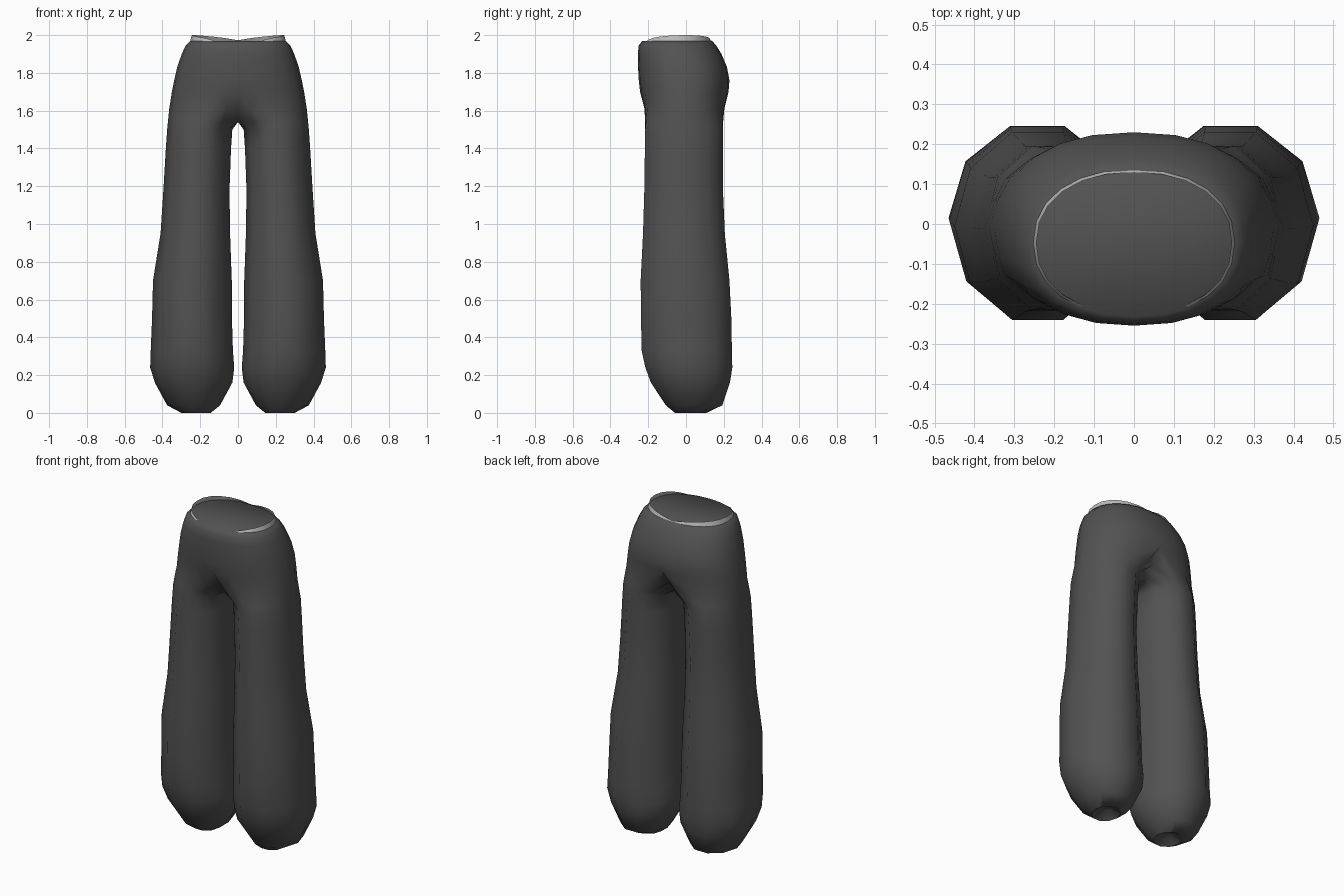
import bpy, bmesh, math

if "Cube" in bpy.data.objects:
    bpy.data.objects.remove(bpy.data.objects["Cube"])

N = 20  # points per leg ring: ten corners plus edge midpoints


def material(name, value):
    m = bpy.data.materials.new(name)
    m.diffuse_color = (value, value, value, 1)
    m.use_nodes = True
    m.node_tree.nodes["Principled BSDF"].inputs["Base Color"].default_value = m.diffuse_color
    return m


def finish(bm, name, mat, mirror=True):
    bmesh.ops.recalc_face_normals(bm, faces=bm.faces)
    mesh = bpy.data.meshes.new(name)
    bm.to_mesh(mesh)
    bm.free()
    ob = bpy.data.objects.new(name, mesh)
    bpy.context.collection.objects.link(ob)
    mesh.materials.append(mat)
    if mirror:
        mod = ob.modifiers.new("mirror", 'MIRROR')
        mod.use_clip = True
        mod.merge_threshold = 0.0005
    bpy.context.view_layer.objects.active = ob
    ob.select_set(True)
    bpy.ops.object.shade_smooth_by_angle(angle=math.radians(65))
    ob.select_set(False)
    return ob


def leg_ring(xin, xout, y0, y1):
    """Ten-sided section, index 0 pointing outwards."""
    cx, cy, rx, ry = (xin + xout) / 2, (y0 + y1) / 2, (xout - xin) / 2, (y1 - y0) / 2
    c = [(cx + rx * math.cos(math.tau * i / 10), cy + ry * 1.03 * math.sin(math.tau * i / 10))
         for i in range(10)]
    pts = []
    for i in range(10):
        a, b = c[i], c[(i + 1) % 10]
        pts += [a, ((a[0] + b[0]) / 2, (a[1] + b[1]) / 2)]
    return pts


def hip_ring(xout, y0, y1, p):
    """Half superellipse; the inner points lie on the middle plane."""
    cy, ry = (y0 + y1) / 2, (y1 - y0) / 2
    pts = []
    for i in range(N):
        k = i if i <= 10 else i - N
        if abs(k) <= 6:
            a = math.pi / 2 * k / 6
            s = math.copysign(abs(math.sin(a)) ** (2 / p), k) if k else 0
            x = 0 if abs(k) == 6 else xout * math.cos(a) ** (2 / p)
            pts.append((x, cy + ry * s))
        else:
            pts.append((0, cy + ry * math.sin(math.tau * i / N)))
    return pts


dark = material("charcoal cloth", 0.085)
light = material("pale waist lining", 0.5)

# z, inner x, outer x, front y, back y
LEG = [(0.04, .19, .25, 0, .05), (0, .145, .30, -.06, .11), (.04, .095, .375, -.11, .195),
       (.16, .03, .44, -.19, .237), (.24, .02, .465, -.22, .25), (.33, .027, .462, -.24, .248),
       (.5, .032, .455, -.243, .245), (.7, .033, .45, -.245, .235), (.95, .042, .41, -.232, .21),
       (1.18, .045, .395, -.225, .2), (1.4, .037, .382, -.222, .2), (1.5, .03, .375, -.22, .2)]
# z, outer x, front y, back y, squareness
HIP = [(1.7, .35, -.243, .225, 2.3), (1.76, .338, -.25, .23, 2.3), (1.83, .322, -.254, .217, 2.3),
       (1.9, .298, -.255, .188, 2.3), (1.945, .277, -.25, .16, 2.3), (1.97, .253, -.232, .138, 2.2)]

rings = [[(x, y, z) for x, y in leg_ring(*r)] for z, *r in LEG]
# crotch: the inner points reach the middle plane step by step
for z, w, blend, r, hip in ((1.54, 2, .15, (.02, .371, -.22, .2), (.371, -.22, .2, 2.2)),
                            (1.61, 3, .55, (.0, .364, -.222, .205), (.364, -.222, .205, 2.2))):
    ring = []
    for i, (a, b) in enumerate(zip(leg_ring(*r), hip_ring(*hip))):
        x, y = a[0] + (b[0] - a[0]) * blend, a[1] + (b[1] - a[1]) * blend
        ring.append((0 if abs(i - 10) <= w else x, y, z))
    rings.append(ring)
rings += [[(x, y, z) for x, y in hip_ring(*r)] for z, *r in HIP]

# trousers: one half lofted from hem to waist, then mirrored
bm = bmesh.new()
vs = [[bm.verts.new(p) for p in ring] for ring in rings]
for a, b in zip(vs, vs[1:]):
    for i in range(N):
        q = (a[i], a[(i + 1) % N], b[(i + 1) % N], b[i])
        if any(v.co.x > 1e-4 for v in q):
            bm.faces.new(q)
bm.faces.new(vs[0])                                     # recessed hem end
bm.faces.new([vs[-1][i % N] for i in range(-6, 7)])     # flat waist top
bmesh.ops.delete(bm, geom=[v for v in bm.verts if not v.link_faces], context='VERTS')
finish(bm, "trousers", dark)

# waist lining: thin strip rising at the sides and dipping at the middle
bm = bmesh.new()
low = hip_ring(.253, -.232, .138, 2.2)
high = hip_ring(.245, -.225, .13, 2.2)
rows = []
for k in range(-4, 7):
    lift = max(0, math.sin(math.pi * (k + 4) / 10)) ** .7
    top = 1.973 + .027 * lift
    rows.append((bm.verts.new((*low[k % N], 1.968)), bm.verts.new((*high[k % N], top))))
for (a, b), (c, d) in zip(rows, rows[1:]):
    bm.faces.new((a, c, d, b))
finish(bm, "waist_lining", light)
